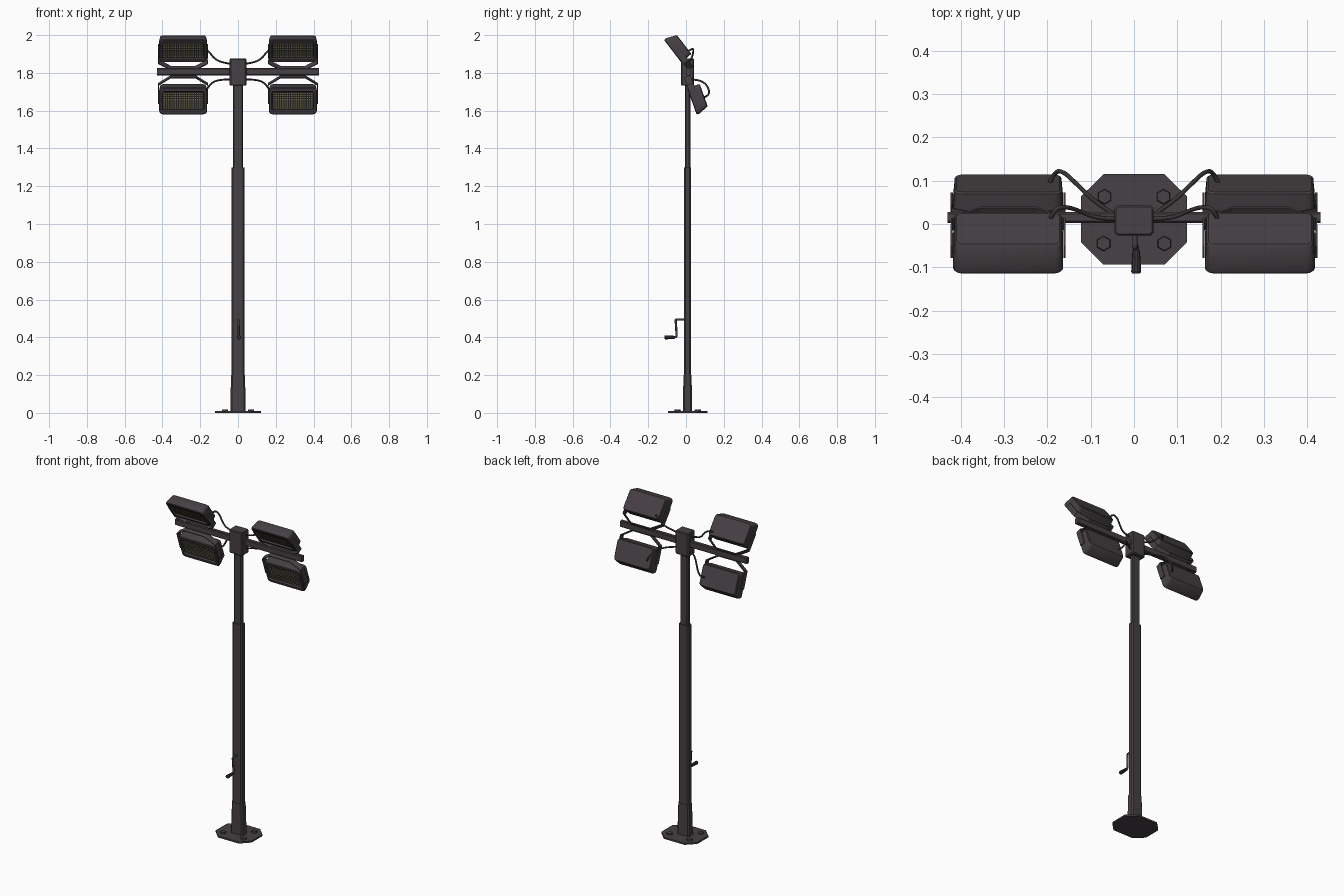
import bpy, bmesh, math
from mathutils import Matrix, Vector

if "Cube" in bpy.data.objects:
    bpy.data.objects.remove(bpy.data.objects["Cube"])


def material(name, rgb):
    m = bpy.data.materials.new(name)
    m.diffuse_color = (*rgb, 1)
    m.use_nodes = True
    m.node_tree.nodes["Principled BSDF"].inputs["Base Color"].default_value = m.diffuse_color
    return m


METAL = material("dark_grey_metal", (0.062, 0.052, 0.058))
RUBBER = material("black_rubber", (0.04, 0.036, 0.038))
LENS = material("dark_lens", (0.025, 0.024, 0.02))
LED = material("dull_yellow_led", (0.26, 0.23, 0.12))
CY = 0.008  # mast centre in y


def finish(name, bm, mats, recalc=True):
    if recalc:
        bmesh.ops.recalc_face_normals(bm, faces=bm.faces[:])
    me = bpy.data.meshes.new(name)
    bm.to_mesh(me)
    bm.free()
    for m in mats:
        me.materials.append(m)
    ob = bpy.data.objects.new(name, me)
    bpy.context.collection.objects.link(ob)
    return ob


def round_rect(hx, y0, y1, r, seg=1):
    """Rectangle outline with cut or rounded corners."""
    pts = []
    corners = [(hx - r, y1 - r, 0), (-hx + r, y1 - r, 90),
               (-hx + r, y0 + r, 180), (hx - r, y0 + r, 270)]
    for cx, cy, a in corners:
        for i in range(seg + 1):
            t = math.radians(a + 90 * i / seg)
            pts.append((cx + r * math.cos(t), cy + r * math.sin(t)))
    return pts


def loft(bm, rings):
    """Bridge equal rings and cap both ends; returns the first cap."""
    vs = [[bm.verts.new(p) for p in ring] for ring in rings]
    for a, b in zip(vs, vs[1:]):
        n = len(a)
        for i in range(n):
            bm.faces.new((a[i], a[(i + 1) % n], b[(i + 1) % n], b[i]))
    bm.faces.new(vs[-1])
    return bm.faces.new(vs[0][::-1])


def column(name, sections):
    """Upright part from (z, half width, half depth, corner cut)."""
    bm = bmesh.new()
    loft(bm, [[(x, y + CY, z) for x, y in round_rect(hx, -hy, hy, r)]
              for z, hx, hy, r in sections])
    return finish(name, bm, [METAL])


def tube(name, pts, r, mat, kind='NURBS'):
    cu = bpy.data.curves.new(name, 'CURVE')
    cu.dimensions = '3D'
    cu.bevel_depth = r
    cu.bevel_resolution = 2
    cu.use_fill_caps = True
    sp = cu.splines.new(kind)
    sp.points.add(len(pts) - 1)
    for p, c in zip(sp.points, pts):
        p.co = (*c, 1)
    if kind == 'NURBS':
        sp.order_u = 3
        sp.use_endpoint_u = True
        sp.resolution_u = 6
    cu.materials.append(mat)
    ob = bpy.data.objects.new(name, cu)
    bpy.context.collection.objects.link(ob)
    return ob


# Base plate: octagon with four hexagonal bolts
bm = bmesh.new()
outline = [(0.122, -0.042), (0.122, 0.064), (0.07, 0.115), (-0.07, 0.115),
           (-0.122, 0.064), (-0.122, -0.042), (-0.07, -0.094), (0.07, -0.094)]
loft(bm, [[(x, y, z) for x, y in outline] for z in (0, 0.01)])
finish("base_plate", bm, [METAL])
bm = bmesh.new()
for x, y in [(0.068, 0.063), (-0.068, 0.063), (0.07, -0.045), (-0.07, -0.045)]:
    bmesh.ops.create_cone(bm, cap_ends=True, segments=6, radius1=0.018, radius2=0.016,
                          depth=0.01, matrix=Matrix.Translation((x, y, 0.014)))
finish("base_bolts", bm, [METAL])

# Telescopic mast, foot sleeve and head box
column("mast_foot", [(0.008, 0.041, 0.025, 0.008), (0.2, 0.037, 0.0215, 0.008)])
column("lower_mast", [(0.19, 0.034, 0.019, 0.008), (1.3, 0.034, 0.019, 0.008)])
column("upper_mast", [(1.29, 0.026, 0.0145, 0.006), (1.75, 0.026, 0.0145, 0.006)])
column("head_box", [(1.732, 0.041, 0.03, 0.005), (1.737, 0.045, 0.035, 0.007),
                    (1.87, 0.045, 0.035, 0.007), (1.875, 0.041, 0.031, 0.005)])

# Cross arm
bm = bmesh.new()
loft(bm, [[(x, y + 0.015, z + 1.806) for y, z in round_rect(0.0125, -0.019, 0.019, 0.004)]
          for x in (-0.43, 0.43)])
finish("cross_arm", bm, [METAL])


def floodlight(name, centre, tilt, s):
    """Lamp in local axes (front is -y); s = 1 for upper, -1 for lower."""
    M = Matrix.Translation(centre) @ Matrix.Rotation(math.radians(tilt), 4, 'X')
    # Housing with recessed lens, tapering to the back
    bm = bmesh.new()
    spec = [(0.009, 0.108, -0.05, 0.05, 0.006), (0, 0.112, -0.054, 0.054, 0.008),
            (0, 0.123, -0.071, 0.071, 0.018), (0.004, 0.127, -0.075, 0.075, 0.02),
            (0.016, 0.127, -0.075, 0.075, 0.02), (0.066, 0.123, -0.072, 0.055, 0.016),
            (0.07, 0.119, -0.068, 0.051, 0.014)]
    cap = loft(bm, [[M @ Vector((x, y, z * s)) for x, z in round_rect(hx, z0, z1, r, 3)]
                    for y, hx, z0, z1, r in spec])
    cap.material_index = 1
    ob = finish(name + "_housing", bm, [METAL, LENS])
    ob.select_set(True)
    bpy.context.view_layer.objects.active = ob
    bpy.ops.object.shade_smooth_by_angle(angle=math.radians(32))
    ob.select_set(False)
    # Grid of small light plates
    bm = bmesh.new()
    d = 0.0032
    for i in range(18):
        for j in range(8):
            x, z = (i - 8.5) * 0.0118, (j - 3.5) * 0.0118
            bm.faces.new([bm.verts.new(M @ Vector((x + a * d, 0.007, z + b * d)))
                          for a, b in ((-1, -1), (1, -1), (1, 1), (-1, 1))])
    finish(name + "_leds", bm, [LED], recalc=False)
    # U-shaped strap down (or up) to the arm
    bm = bmesh.new()
    path = [(-0.13, 0.018), (-0.13, -0.088), (-0.065, -0.13),
            (0.065, -0.13), (0.13, -0.088), (0.13, 0.018)]
    rows = [[bm.verts.new(M @ Vector((x, y, z * s))) for y in (0.004, 0.038)] for x, z in path]
    for a, b in zip(rows, rows[1:]):
        bm.faces.new((a[0], b[0], b[1], a[1]))
    ob = finish(name + "_bracket", bm, [METAL])
    mod = ob.modifiers.new("thickness", 'SOLIDIFY')
    mod.thickness = 0.005
    mod.offset = 0


# Four floodlights and their cables, left and right
for side, sx in (("left", -1), ("right", 1)):
    floodlight("upper_lamp_" + side, (sx * 0.2905, -0.071, 1.915), 37.6, 1)
    floodlight("lower_lamp_" + side, (sx * 0.2905, 0.031, 1.65), 19.6, -1)
    up = [(0.195, 0.005, 1.912), (0.185, 0.036, 1.932), (0.155, 0.04, 1.915),
          (0.125, 0.03, 1.875), (0.085, 0.012, 1.855), (0.035, 0.012, 1.847)]
    low = [(0.2, 0.082, 1.668), (0.185, 0.12, 1.675), (0.165, 0.123, 1.715),
           (0.135, 0.095, 1.752), (0.09, 0.05, 1.765), (0.035, 0.015, 1.766)]
    for nm, pts in (("upper", up), ("lower", low)):
        tube(f"{nm}_cable_{side}", [(sx * x, y, z) for x, y, z in pts], 0.005, RUBBER)

# Winch crank on the front of the mast
tube("crank_arm", [(0.002, 0.0, 0.495), (0.002, -0.04, 0.495), (0.002, -0.055, 0.495),
                   (0.003, -0.054, 0.48), (0.004, -0.05, 0.42), (0.005, -0.05, 0.4),
                   (0.005, -0.07, 0.4)], 0.006, METAL)
bm = bmesh.new()
loft(bm, [[(0.005 + r * math.cos(a * math.pi / 5), y, 0.4 + r * math.sin(a * math.pi / 5))
           for a in range(10)]
          for y, r in ((-0.058, 0.007), (-0.066, 0.009), (-0.11, 0.0115), (-0.114, 0.009))])
finish("crank_handle", bm, [RUBBER])
